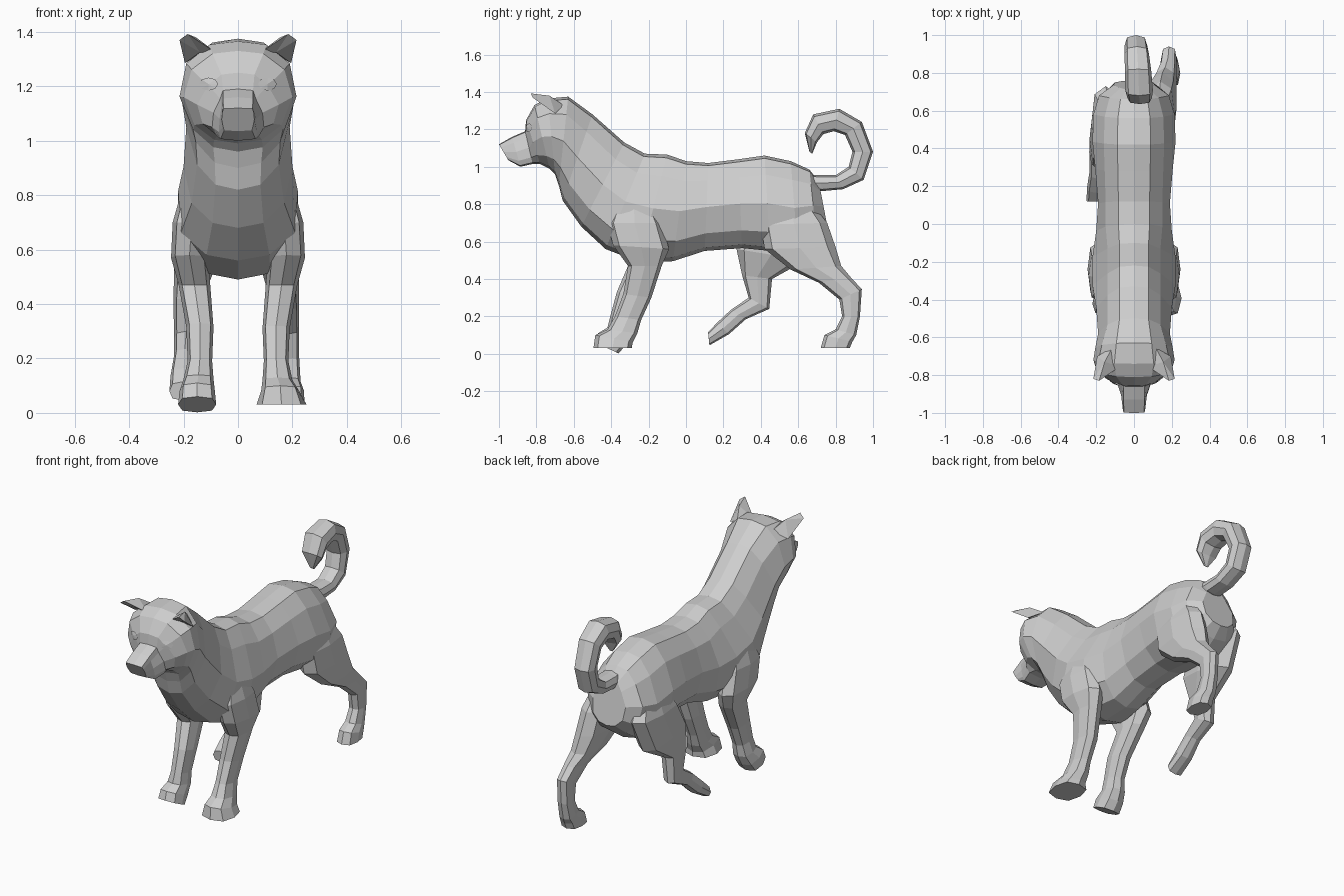
import bpy, bmesh, math
from mathutils import Vector
from mathutils.bvhtree import BVHTree

fur = bpy.data.materials.new("grey_fur")
fur.diffuse_color = (0.62, 0.62, 0.62, 1)


def make_object(name, verts, faces):
    mesh = bpy.data.meshes.new(name)
    bm = bmesh.new()
    vs = [bm.verts.new(v) for v in verts]
    for f in faces:
        bm.faces.new([vs[i] for i in f])
    bmesh.ops.recalc_face_normals(bm, faces=bm.faces[:])
    bm.to_mesh(mesh)
    bm.free()
    mesh.materials.append(fur)
    obj = bpy.data.objects.new(name, mesh)
    bpy.context.collection.objects.link(obj)
    return obj


def loft(name, rings):
    """Skin equal-sized rings of points and cap both ends."""
    n = len(rings[0])
    verts = [p for r in rings for p in r]
    faces = [(k * n + i, k * n + (i + 1) % n, (k + 1) * n + (i + 1) % n, (k + 1) * n + i)
             for k in range(len(rings) - 1) for i in range(n)]
    faces += [tuple(range(n)), tuple(range(len(verts) - n, len(verts)))]
    return make_object(name, verts, faces)


def body_ring(yt, zt, yb, zb, wu, wm, wl, flat=0.55):
    """Twelve-sided section between a top and a bottom point, with three half widths."""
    top, bot = Vector((0, yt, zt)), Vector((0, yb, zb))
    half = [(0, 0), (0.03, wu * flat), (0.2, wu), (0.5, wm), (0.8, wl), (0.96, wl * flat), (1, 0)]
    pts = [top.lerp(bot, t) + Vector((w, 0, 0)) for t, w in half]
    return pts + [Vector((-p.x, p.y, p.z)) for p in pts[-2:0:-1]]


def limb_ring(yf, zf, yb, zb, x, hx, side=1):
    """Eight-sided section between a front and a back point."""
    f, b = Vector((x * side, yf, zf)), Vector((x * side, yb, zb))
    c, a = (f + b) / 2, (f - b) / 2
    pts = []
    for i in range(8):
        t = math.pi / 4 * i
        k = 1.1 if i % 2 else 1.0
        pts.append(c + a * math.cos(t) * k + Vector((hx * math.sin(t) * k, 0, 0)))
    return pts


# Head, neck and torso, nose to rump; the muzzle is boxy
body = loft("body", [body_ring(*r) for r in (
    (-1.00, 1.12, -0.95, 1.035, 0.058, 0.06, 0.055, 0.92),
    (-0.93, 1.16, -0.885, 1.00, 0.06, 0.068, 0.07, 0.92),
    (-0.86, 1.19, -0.82, 1.015, 0.065, 0.09, 0.095, 0.85),
    (-0.855, 1.25, -0.78, 1.015, 0.11, 0.15, 0.13),
    (-0.81, 1.33, -0.73, 0.99, 0.17, 0.20, 0.16),
    (-0.74, 1.365, -0.70, 0.96, 0.19, 0.215, 0.165),
    (-0.63, 1.375, -0.68, 0.90, 0.17, 0.205, 0.155),
    (-0.50, 1.28, -0.66, 0.82, 0.14, 0.19, 0.15),
    (-0.33, 1.13, -0.56, 0.68, 0.14, 0.20, 0.17),
    (-0.22, 1.07, -0.43, 0.56, 0.14, 0.22, 0.21),
    (-0.10, 1.065, -0.25, 0.49, 0.14, 0.22, 0.215),
    (0.00, 1.03, -0.07, 0.495, 0.15, 0.20, 0.165),
    (0.12, 1.02, 0.10, 0.55, 0.15, 0.19, 0.15),
    (0.28, 1.04, 0.30, 0.565, 0.155, 0.205, 0.165),
    (0.42, 1.06, 0.45, 0.55, 0.16, 0.22, 0.195),
    (0.56, 1.03, 0.60, 0.53, 0.155, 0.215, 0.19),
    (0.66, 0.985, 0.70, 0.60, 0.13, 0.185, 0.16),
    (0.71, 0.92, 0.76, 0.66, 0.07, 0.11, 0.10))])

# Front legs: shared shoulder buried in the chest, then each lower leg in its own stride
shoulder = [(-0.36, 0.84, -0.20, 0.84, 0.15, 0.05),
            (-0.42, 0.70, -0.13, 0.70, 0.17, 0.07),
            (-0.39, 0.58, -0.09, 0.56, 0.178, 0.068),
            (-0.31, 0.47, -0.13, 0.47, 0.16, 0.058)]
front_right = [(-0.335, 0.32, -0.185, 0.30, 0.14, 0.05),
               (-0.38, 0.20, -0.24, 0.18, 0.14, 0.045),
               (-0.42, 0.13, -0.26, 0.11, 0.145, 0.055),
               (-0.485, 0.10, -0.285, 0.06, 0.155, 0.07),
               (-0.495, 0.03, -0.29, 0.03, 0.16, 0.092)]
front_left = [(-0.37, 0.33, -0.23, 0.30, 0.14, 0.05),
              (-0.405, 0.20, -0.28, 0.18, 0.14, 0.045),
              (-0.42, 0.14, -0.29, 0.11, 0.145, 0.055),
              (-0.47, 0.11, -0.32, 0.05, 0.15, 0.065),
              (-0.485, 0.06, -0.36, 0.002, 0.15, 0.07)]

# Hind legs: right one pushes back, left one swings forward
hind_right = [(0.46, 0.80, 0.66, 0.82, 0.13, 0.05),
              (0.40, 0.69, 0.755, 0.70, 0.14, 0.075),
              (0.42, 0.56, 0.80, 0.57, 0.15, 0.075),
              (0.56, 0.45, 0.83, 0.47, 0.165, 0.06),
              (0.71, 0.38, 0.88, 0.41, 0.18, 0.045),
              (0.82, 0.29, 0.94, 0.345, 0.185, 0.04),
              (0.835, 0.20, 0.93, 0.20, 0.185, 0.04),
              (0.80, 0.13, 0.91, 0.10, 0.185, 0.045),
              (0.74, 0.10, 0.89, 0.065, 0.19, 0.052),
              (0.72, 0.03, 0.875, 0.03, 0.19, 0.055)]
hind_left = [(0.42, 0.82, 0.64, 0.82, 0.13, 0.05),
             (0.34, 0.70, 0.73, 0.70, 0.15, 0.075),
             (0.27, 0.56, 0.64, 0.50, 0.16, 0.075),
             (0.30, 0.42, 0.46, 0.40, 0.185, 0.052),
             (0.335, 0.30, 0.445, 0.24, 0.19, 0.045),
             (0.24, 0.235, 0.32, 0.185, 0.195, 0.04),
             (0.165, 0.165, 0.23, 0.105, 0.2, 0.048),
             (0.118, 0.115, 0.125, 0.045, 0.2, 0.052)]
for name, rows, side in (("front_leg_right", shoulder + front_right, 1),
                         ("front_leg_left", shoulder + front_left, -1),
                         ("hind_leg_right", hind_right, 1),
                         ("hind_leg_left", hind_left, -1)):
    loft(name, [limb_ring(*r, side) for r in rows])

# Curled tail, given by its outer and inner edge
loft("tail", [limb_ring(*r) for r in (
    (0.62, 0.88, 0.62, 0.96, 0.02, 0.05),
    (0.73, 0.87, 0.71, 0.955, 0.02, 0.06),
    (0.84, 0.88, 0.80, 0.955, 0.02, 0.06),
    (0.95, 0.93, 0.87, 1.00, 0.015, 0.06),
    (1.00, 1.08, 0.89, 1.08, 0.01, 0.06),
    (0.94, 1.24, 0.85, 1.17, 0.015, 0.065),
    (0.82, 1.31, 0.79, 1.19, 0.022, 0.07),
    (0.68, 1.28, 0.735, 1.175, 0.027, 0.073),
    (0.635, 1.18, 0.70, 1.13, 0.03, 0.065),
    (0.66, 1.08, 0.675, 1.07, 0.03, 0.012))])

# Ears folded forward with a blunt tip and hollow front; eyes laid onto the face
tree = BVHTree.FromPolygons([v.co for v in body.data.vertices],
                            [tuple(p.vertices) for p in body.data.polygons])
for side, label in ((1, "right"), (-1, "left")):
    ear = [(0.075, -0.755, 1.32), (0.115, -0.655, 1.33), (0.195, -0.70, 1.285),
           (0.155, -0.73, 1.38), (0.185, -0.83, 1.392), (0.215, -0.82, 1.37),
           (0.14, -0.75, 1.325)]
    make_object("ear_" + label, [(x * side, y, z) for x, y, z in ear],
                [(0, 1, 3), (1, 2, 3), (3, 2, 5), (3, 5, 4), (0, 3, 4),
                 (0, 4, 6), (6, 4, 5), (6, 5, 2), (0, 6, 1), (1, 6, 2)])
    rim = []
    for i in range(8):
        a = math.tau * i / 8
        x, z = side * (0.108 + 0.035 * math.cos(a)), 1.208 + 0.024 * math.sin(a)
        hit = tree.ray_cast(Vector((x, -2, z)), Vector((0, 1, 0)))[0]
        rim.append((x, (hit.y if hit else -0.83) - 0.006, z))
    centre = [sum(p[k] for p in rim) / 8 for k in range(3)]
    centre[1] -= 0.006
    make_object("eye_" + label, rim + [centre], [(i, (i + 1) % 8, 8) for i in range(8)])
